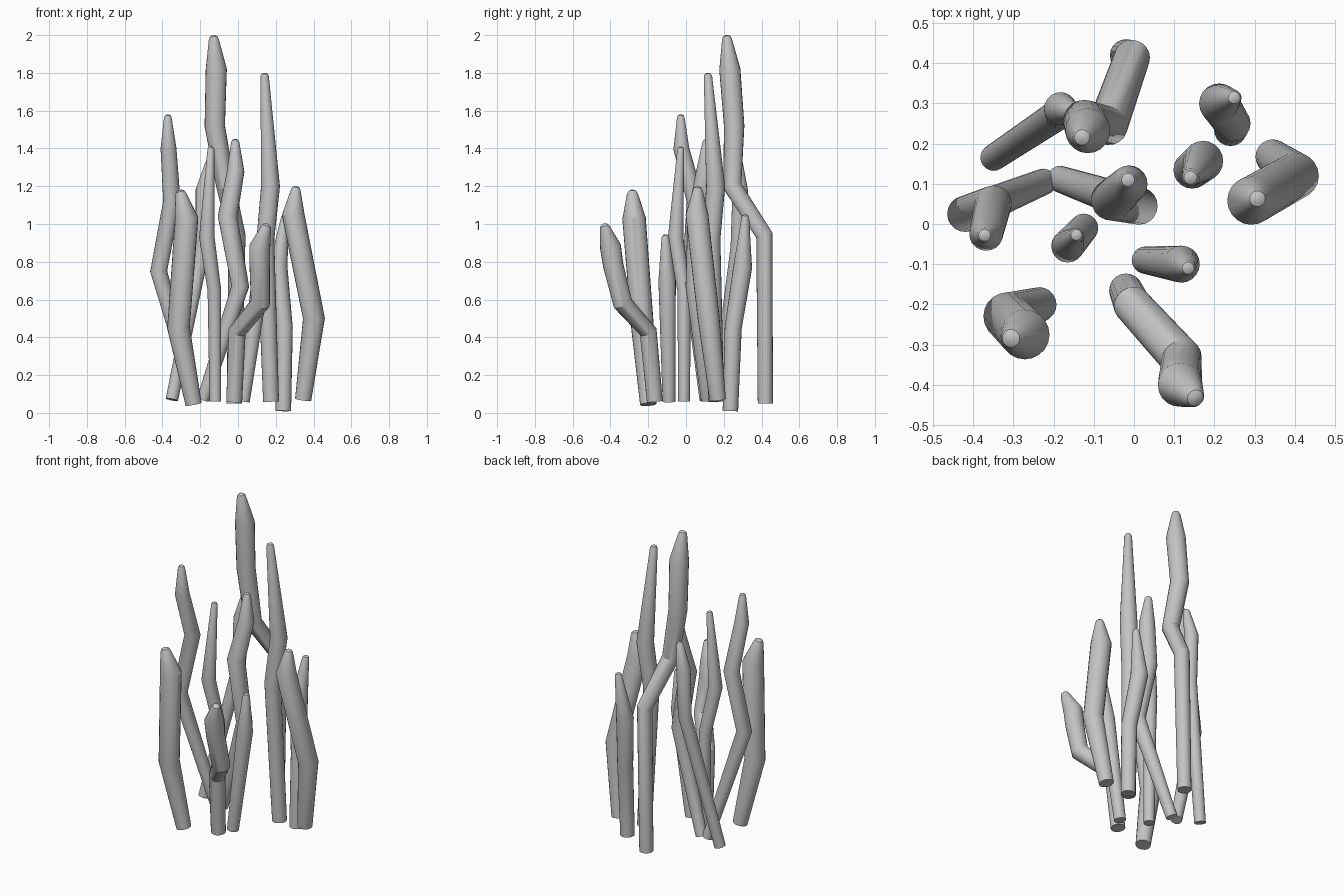
import bpy, bmesh, math
from mathutils import Vector

SIDES = 20

mat = bpy.data.materials.new("pale_grey")
mat.diffuse_color = (0.55, 0.55, 0.55, 1)


def stalk(name, pts):
    """Bent tube through (x, y, z, radius) points with a flat foot and rounded tip."""
    P = [Vector(p[:3]) for p in pts]
    R = [p[3] for p in pts]
    # small dome at the tip: last point is the very top
    d = (P[-1] - P[-2]).normalized()
    top, r = P[-1].copy(), R[-1]
    P[-1] = top - d * r * 0.8
    P.append(top - d * r * 0.25)
    R.append(r * 0.75)
    P.append(top)
    R.append(r * 0.3)
    bm = bmesh.new()
    rings = []
    for i, p in enumerate(P):
        a = (p - P[i - 1]).normalized() if i else Vector()
        b = (P[i + 1] - p).normalized() if i < len(P) - 1 else Vector()
        t = (a + b).normalized()
        u = (Vector((1, 0, 0)) - t * t.x).normalized()
        v = t.cross(u)
        rings.append([bm.verts.new(p + (u * math.cos(k) + v * math.sin(k)) * R[i])
                      for k in (2 * math.pi * j / SIDES for j in range(SIDES))])
    for lo, hi in zip(rings, rings[1:]):
        for j in range(SIDES):
            n = (j + 1) % SIDES
            bm.faces.new((lo[j], lo[n], hi[n], hi[j]))
    bm.faces.new(rings[0][::-1])
    bm.faces.new(rings[-1])
    me = bpy.data.meshes.new(name)
    bm.to_mesh(me)
    bm.free()
    me.materials.append(mat)
    ob = bpy.data.objects.new(name, me)
    bpy.context.collection.objects.link(ob)
    bpy.context.view_layer.objects.active = ob
    bpy.ops.object.select_all(action='DESELECT')
    ob.select_set(True)
    bpy.ops.object.shade_smooth_by_angle(angle=math.radians(30))


# Back row
stalk("tallest_stalk", [(-.02, .42, .05, .04), (-.005, .415, .94, .045), (-.065, .245, 1.2, .05),
                        (-.123, .255, 1.52, .054), (-.115, .232, 1.82, .056), (-.13, .215, 2.0, .026)])
stalk("back_left_stalk", [(-.35, .165, .07, .033), (-.185, .275, .88, .039),
                          (-.183, .287, 1.18, .041), (-.15, .28, 1.34, .02)])
stalk("tall_right_stalk", [(.175, .16, .06, .042), (.145, .135, .92, .047),
                           (.172, .157, 1.2, .05), (.14, .115, 1.8, .022)])
stalk("back_right_stalk", [(.24, .235, .01, .041), (.245, .25, .45, .045),
                           (.212, .3, .77, .05), (.25, .315, 1.05, .02)])
# Middle
stalk("right_stalk", [(.345, .168, .07, .043), (.402, .12, .5, .058),
                      (.292, .058, 1.05, .06), (.308, .063, 1.2, .026)])
stalk("left_stalk", [(-.225, .105, .07, .033), (-.42, .025, .75, .045), (-.35, .05, 1.12, .046),
                     (-.368, -.025, 1.4, .042), (-.372, -.028, 1.58, .02)])
stalk("centre_stalk", [(-.185, .112, .07, .033), (.012, .045, .67, .047), (-.055, .06, 1.04, .052),
                       (-.012, .1, 1.28, .046), (-.015, .11, 1.45, .022)])
stalk("slim_stalk", [(-.12, -.01, .06, .031), (-.125, -.01, .65, .036),
                     (-.165, -.055, .93, .041), (-.143, -.027, 1.41, .018)])
# Front row
stalk("front_left_stalk", [(-.235, -.2, .045, .043), (-.315, -.23, .45, .06),
                           (-.272, -.275, 1.03, .062), (-.308, -.285, 1.18, .03)])
stalk("front_stalk", [(-.02, -.165, .06, .042), (-.005, -.2, .43, .047), (.118, -.335, .58, .052),
                      (.115, -.385, .78, .054), (.115, -.4, .88, .056), (.155, -.435, 1.0, .028)])
stalk("short_stalk", [(.028, -.09, .06, .034), (.118, -.1, .7, .046), (.135, -.11, .945, .02)])
